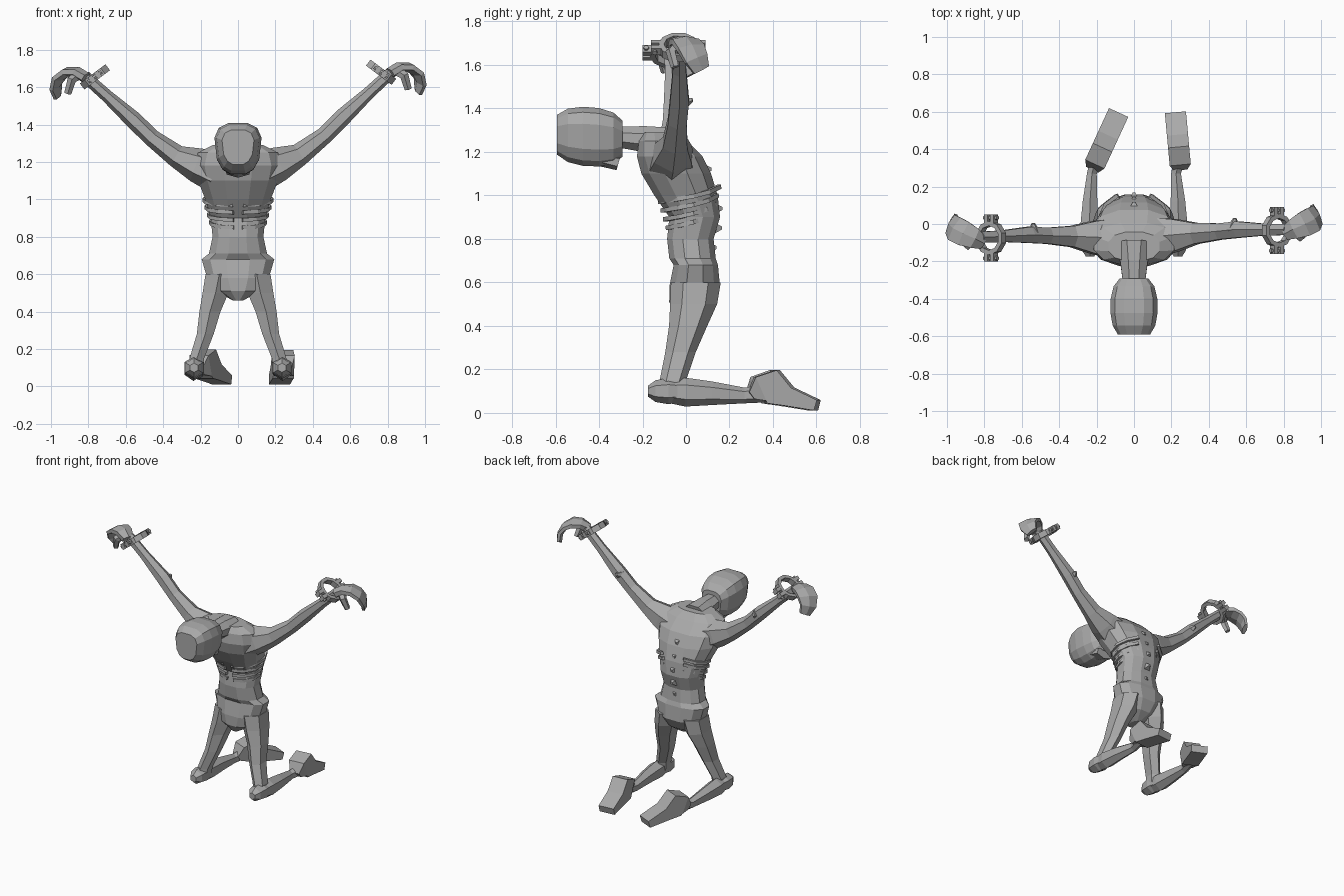
import bpy, bmesh, math
from math import sin, cos, pi
from mathutils import Vector

default_cube = bpy.data.objects.get("Cube")
if default_cube:
    bpy.data.objects.remove(default_cube)

stone = bpy.data.materials.new("stone grey")
stone.use_nodes = True
stone.diffuse_color = (.4, .4, .4, 1)
stone.node_tree.nodes["Principled BSDF"].inputs["Base Color"].default_value = stone.diffuse_color

X, Y, Z = Vector((1, 0, 0)), Vector((0, 1, 0)), Vector((0, 0, 1))


def skin_rings(name, rings, closed=False):
    """Join neighbouring rings of points with quads and make the object."""
    bm = bmesh.new()
    loops = [[bm.verts.new(point) for point in ring] for ring in rings]
    pairs = list(zip(loops, loops[1:]))
    if closed:
        pairs.append((loops[-1], loops[0]))
    else:
        bm.faces.new(loops[0])
        bm.faces.new(loops[-1])
    for low, high in pairs:
        count = len(low)
        for k in range(count):
            after = (k + 1) % count
            bm.faces.new((low[k], low[after], high[after], high[k]))
    bmesh.ops.recalc_face_normals(bm, faces=bm.faces)
    mesh = bpy.data.meshes.new(name)
    bm.to_mesh(mesh)
    bm.free()
    mesh.materials.append(stone)
    bpy.context.collection.objects.link(bpy.data.objects.new(name, mesh))


def signed_power(value, power):
    return math.copysign(abs(value) ** power, value)


def loft(name, path, widths, depths, across, sides=6, axis=None, power=1, taper=0):
    """Sweep a polygon along a path; widths lie along the across direction."""
    path = [Vector(point) for point in path]
    rings = []
    for i, (centre, width, depth) in enumerate(zip(path, widths, depths)):
        before, after = path[max(i - 1, 0)], path[min(i + 1, len(path) - 1)]
        along = (axis or after - before).normalized()
        u = (across - along * along.dot(across)).normalized()
        v = along.cross(u)
        ring = []
        for k in range(sides):
            angle = pi * (2 * k + 1) / sides
            c, s = signed_power(cos(angle), power), signed_power(sin(angle), power)
            c *= 1 + taper * min(s, 0)
            ring.append(centre + u * c * width + v * s * depth)
        rings.append(ring)
    skin_rings(name, rings)


def limb(name, stations, across, sides=6, flatness=1, axis=None):
    """Loft from x, y, z, radius stations."""
    radii = [station[3] for station in stations]
    loft(name, [station[:3] for station in stations], radii,
         [radius * flatness for radius in radii], across, sides, axis)


# Torso: height, front, back, half width
body = [(.46, -.05, .05, .03), (.51, -.08, .12, .12), (.58, -.08, .16, .17), (.68, -.06, .15, .2),
        (.71, -.08, .14, .16), (.8, -.09, .13, .14), (.9, -.08, .16, .15), (1, -.15, .15, .18),
        (1.1, -.21, .12, .22), (1.18, -.23, .08, .24), (1.25, -.22, .01, .22), (1.29, -.2, -.04, .14)]
loft("torso", [(0, (front + back) / 2, height) for height, front, back, width in body],
     [width for height, front, back, width in body],
     [(back - front) / 2 for height, front, back, width in body], X, 12, Z, .85)

# Vertebrae
for i in range(5):
    height, back = .76 + .09 * i, .12 + .03 * sin(i)
    limb(f"vertebra_{i}", [(0, back - .02, height, .04), (0, back + .02, height, .01)], X, 4)

# Neck and bowed head
limb("neck", [(0, -.1, 1.24, .1), (0, -.2, 1.26, .08), (0, -.34, 1.27, .06)], X, 8, .8)
turns = [-1.2 + .46 * i for i in range(6)]
loft("head", [(0, -.445 - .165 * sin(turn), 1.27 + .01 * sin(turn)) for turn in turns],
     [.13 * cos(turn) ** .5 for turn in turns], [.14 * cos(turn) ** .5 for turn in turns],
     X, 12, -Y, .65, .25)
limb("jaw", [(0, -.42, 1.18, .08), (0, -.31, 1.15, .07)], X, 6, .5)


def cuff(name, centre, normal):
    """Wrist shackle: a square band with clamped lugs and bolts front and back."""
    flank = normal.cross(Y)
    inner, outer, half = .066, .09, .02
    section = [(inner, -half), (outer, -half), (outer, half), (inner, half)]
    spokes = [Y * cos(pi * k / 5) + flank * sin(pi * k / 5) for k in range(10)]
    skin_rings(name, [[centre + spoke * radius + normal * rise for radius, rise in section]
                      for spoke in spokes], closed=True)
    for end, place in ((Y, "back"), (-Y, "front")):
        for offset, half_name in ((flank * half, "upper"), (-flank * half, "lower")):
            lug = [centre + offset + end * reach for reach in (.08, .125)]
            loft(f"{name}_{place}_{half_name}_lug", lug, [.028] * 2, [.018] * 2, normal, 4)
        middle = centre + end * .108
        loft(f"{name}_{place}_bolt", [middle - flank * .045, middle + flank * .045],
             [.012] * 2, [.012] * 2, normal)


for side, label in ((1, "left"), (-1, "right")):
    lag = .05 if side < 0 else 0  # the right arm sits further forward and lower

    def mirrored(stations, drift=0):
        return [(side * x, y - drift * x, z - drift * x / 2, radius) for x, y, z, radius in stations]

    # Ribs curve from the breastbone up to the back
    for i in range(4):
        grow = .012 * i
        arc = [.15 + .5 * k for k in range(6)]
        loft(f"{label}_rib_{i}",
             [(side * (.145 + grow) * sin(a), .025 - (.11 + grow) * cos(a), .85 + .04 * i + .01 * a * a)
              for a in arc], [.014] * 6, [.014] * 6, Z, 4)

    # Arm and elbow
    limb(f"{label}_arm", mirrored(
        [(.12, -.07, 1.15, .12), (.22, -.06, 1.19, .1), (.33, -.05, 1.24, .065), (.46, -.04, 1.34, .05),
         (.56, -.03, 1.44, .05), (.7, -.03, 1.57, .036), (.82, -.03, 1.68, .034)], lag), Y, 6, .93)
    limb(f"{label}_elbow", mirrored([(.53, -.03, 1.42, .04), (.54, .03, 1.44, .01)], lag), Z, 5)

    # Hand curls over an arc, broadest at the knuckles
    bends = [2.5 - .6 * k for k in range(6)]
    drop = lag / 2
    loft(f"{label}_hand",
         [(side * (.885 + .09 * cos(bend)), .05 - .04 * bend - lag, 1.62 + .09 * sin(bend) - drop)
          for bend in bends],
         [.04 + .04 * sin(.6 * k) for k in range(6)], [.032 - .003 * k for k in range(6)],
         Vector((-side * .4, 1, 0)))
    limb(f"{label}_thumb", mirrored(
        [(.85, -.03, 1.69, .03), (.89, -.07, 1.66, .025), (.91, -.05, 1.59, .02)], lag), Y, 5)
    cuff(f"{label}_cuff", Vector((side * .765, -.035 - lag * .8, 1.68 - drop)), Vector((side * .6, 0, .8)))

    # Thigh, knee and shin
    limb(f"{label}_thigh", mirrored(
        [(.1, .045, .6, .085), (.12, .035, .5, .08), (.15, .01, .4, .065), (.175, -.025, .28, .052),
         (.22, -.06, .15, .045), (.23, -.07, .07, .045)]), X, 6, 1.35, Z)
    limb(f"{label}_knee", mirrored(
        [(.235, -.175, .1, .025), (.235, -.14, .1, .05), (.235, -.08, .1, .06), (.235, -.03, .1, .05)]), X)
    heel, toe = (.245, .222) if side > 0 else (.2, .085)
    limb(f"{label}_shin", mirrored(
        [(.235, -.08, .1, .045), (.238, 0, .095, .055), (.235, .12, .09, .045), (.225, .27, .08, .03),
         (heel, .36, .09, .035)]), X, 6, 1.2)

    # Foot: distance back, sole height, top height
    wedge = [(.3, .06, .1), (.34, .05, .17), (.39, .04, .2), (.46, .03, .12), (.59, .01, .06)]
    slope = side * (toe - heel) * 4
    loft(f"{label}_foot",
         [(side * heel + slope * (y - .34), y, (sole + top) / 2) for y, sole, top in wedge],
         [.05] + [.08] * 4, [(top - sole) * .7 for y, sole, top in wedge],
         Vector((1, -slope, 0)), 4)
